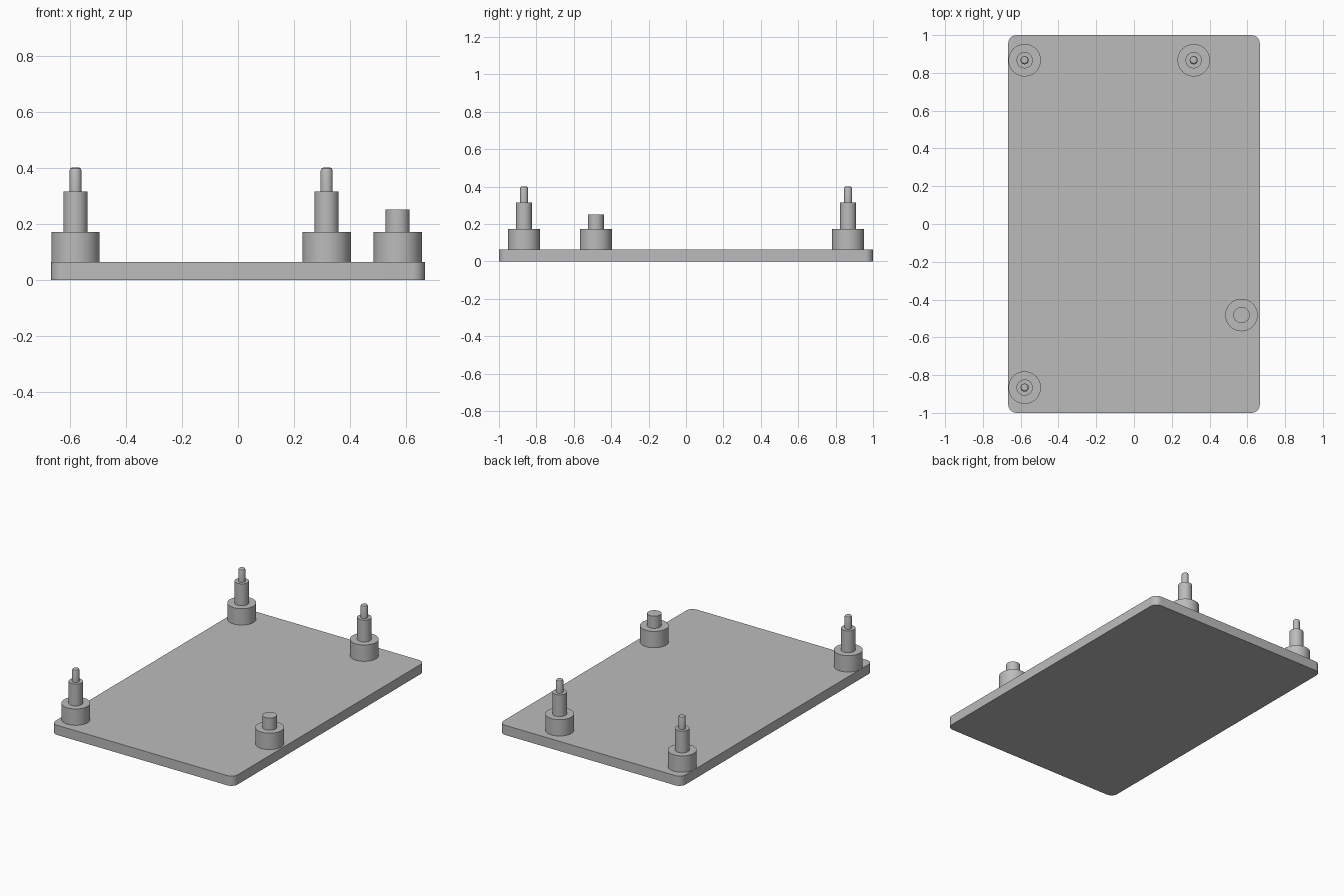
import bpy, bmesh, math

cube = bpy.data.objects.get("Cube")
if cube:
    bpy.data.objects.remove(cube, do_unlink=True)

grey = bpy.data.materials.new("plain grey")
grey.use_nodes = True
colour = (0.5, 0.5, 0.5, 1)
grey.diffuse_color = colour
grey.node_tree.nodes["Principled BSDF"].inputs["Base Color"].default_value = colour

PLATE_TOP = 0.064
SEGMENTS = 48


def add_object(name, bm, location=(0, 0, 0)):
    bmesh.ops.recalc_face_normals(bm, faces=bm.faces)
    mesh = bpy.data.meshes.new(name)
    bm.to_mesh(mesh)
    bm.free()
    mesh.materials.append(grey)
    obj = bpy.data.objects.new(name, mesh)
    obj.location = location
    bpy.context.collection.objects.link(obj)
    bpy.ops.object.select_all(action="DESELECT")
    obj.select_set(True)
    bpy.context.view_layer.objects.active = obj
    bpy.ops.object.shade_smooth_by_angle(angle=math.radians(30))
    return obj


def rounded_plate(name, half_x, half_y, height, radius, steps=8):
    bm = bmesh.new()
    outline = []
    for corner, (sx, sy) in enumerate([(1, 1), (-1, 1), (-1, -1), (1, -1)]):
        for i in range(steps + 1):
            a = math.pi / 2 * (corner + i / steps)
            outline.append(bm.verts.new((sx * (half_x - radius) + radius * math.cos(a),
                                         sy * (half_y - radius) + radius * math.sin(a), 0)))
    face = bm.faces.new(outline)
    raised = bmesh.ops.extrude_face_region(bm, geom=[face], use_keep_orig=True)["geom"]
    bmesh.ops.translate(bm, vec=(0, 0, height),
                        verts=[v for v in raised if isinstance(v, bmesh.types.BMVert)])
    return add_object(name, bm)


def turned_part(name, x, y, profile):
    # Stack rings of (radius, height) and cap both ends
    bm = bmesh.new()
    rings = []
    for r, z in profile:
        angles = [math.tau * i / SEGMENTS for i in range(SEGMENTS)]
        rings.append([bm.verts.new((r * math.cos(a), r * math.sin(a), z)) for a in angles])
    for low, high in zip(rings, rings[1:]):
        for i in range(SEGMENTS):
            j = (i + 1) % SEGMENTS
            bm.faces.new((low[i], low[j], high[j], high[i]))
    bm.faces.new(rings[0])
    bm.faces.new(rings[-1])
    return add_object(name, bm, (x, y, 0))


# Base plate with rounded corners
rounded_plate("base_plate", 0.666, 1.0, PLATE_TOP, 0.045)

# Stepped standoffs: wide foot, shaft, and pin with an eased tip
foot = [(0.086, PLATE_TOP), (0.086, 0.172), (0.043, 0.172)]
standoff = foot + [(0.043, 0.316), (0.0215, 0.316), (0.0215, 0.39),
                   (0.019, 0.397), (0.013, 0.401)]
for name, x, y in [("back_right_standoff", -0.579, 0.867),
                   ("back_left_standoff", 0.316, 0.867),
                   ("front_right_standoff", -0.579, -0.866)]:
    turned_part(name, x, y, standoff)

# Short support peg without a pin
turned_part("support_peg", 0.569, -0.482, foot + [(0.043, 0.252)])
